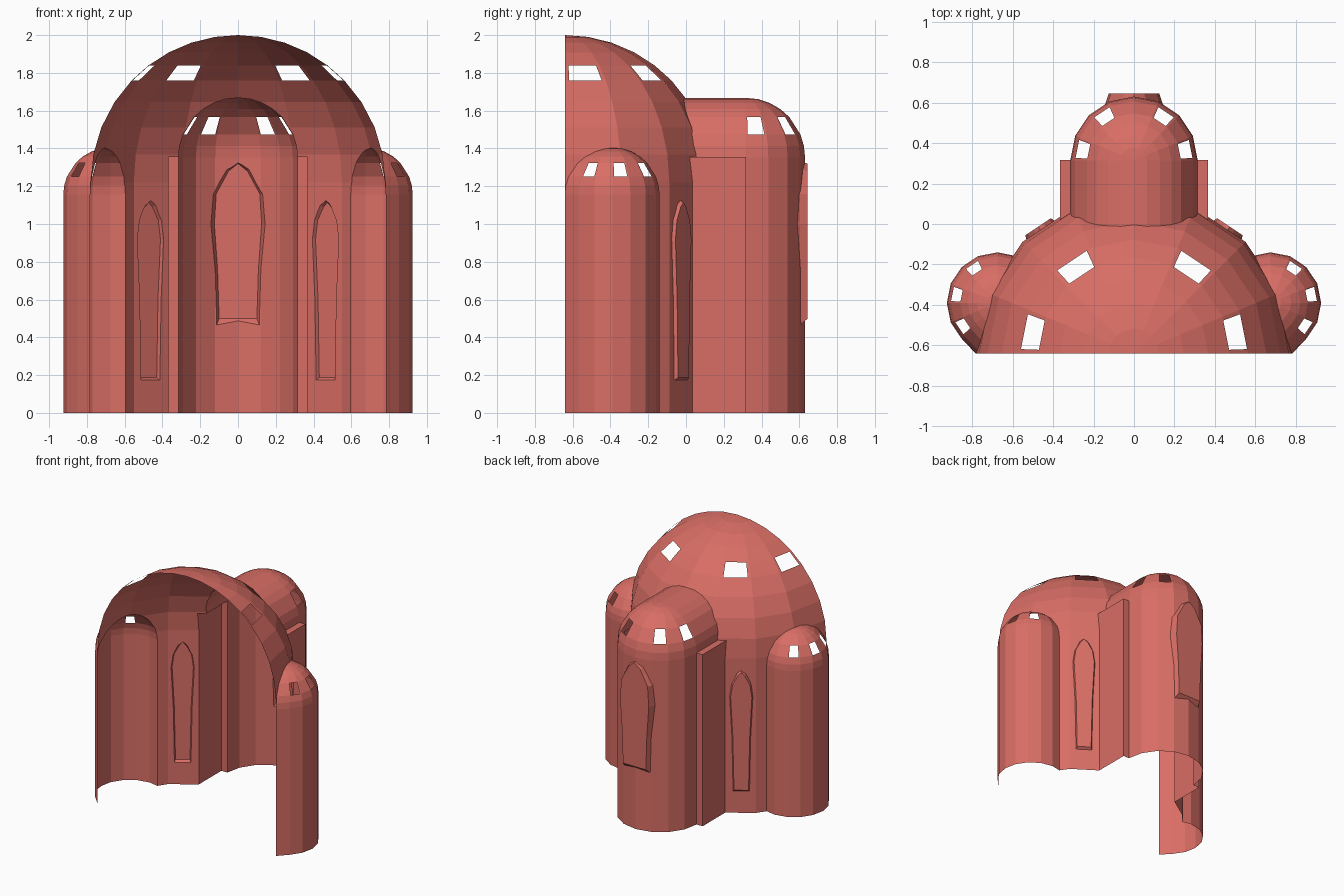
import bpy, bmesh, math
from mathutils import Vector

if "Cube" in bpy.data.objects:
    bpy.data.objects.remove(bpy.data.objects["Cube"])

FRONT = -0.64
shell_mat = bpy.data.materials.new("red_clay")
shell_mat.diffuse_color = (0.69, 0.155, 0.13, 1)
shell_mat.use_nodes = True
shell_mat.node_tree.nodes["Principled BSDF"].inputs["Base Color"].default_value = shell_mat.diffuse_color
hole_mat = bpy.data.materials.new("window_marker")


def finish(bm, name):
    bmesh.ops.remove_doubles(bm, verts=bm.verts, dist=1e-5)
    bmesh.ops.recalc_face_normals(bm, faces=bm.faces)
    me = bpy.data.meshes.new(name)
    bm.to_mesh(me)
    bm.free()
    me.materials.append(shell_mat)
    me.materials.append(hole_mat)
    ob = bpy.data.objects.new(name, me)
    bpy.context.collection.objects.link(ob)
    return ob


def arc(c, r, a0, n=8):
    """Profile entries (centre, offset) in steps of 22.5 degrees."""
    return [(Vector(c), Vector((math.cos(math.radians(a0 + 22.5 * i)),
                                math.sin(math.radians(a0 + 22.5 * i)))) * r)
            for i in range(n + 1)]


def domed_solid(name, prof, rise, spring, elevs, win_row, win_segs, bottom, sx=1):
    """Wall on a ground profile, closing into a dome; window faces are marked."""
    cols, marked = [], []
    for i, (c, d) in enumerate(prof):
        cols.append((c, d))
        if i in win_segs:
            c2, d2 = prof[i + 1]
            marked.append(len(cols))
            for t in (0.1, 0.9):
                cols.append((c.lerp(c2, t), d.lerp(d2, t)))
    rows = [(1, bottom)] + [(math.cos(math.radians(e)), spring + rise * math.sin(math.radians(e)))
                            for e in elevs]
    bm = bmesh.new()
    grid = [[bm.verts.new(((c.x + d.x * k) * sx, c.y + d.y * k, z)) for c, d in cols]
            for k, z in rows]
    n = len(cols)
    for r in range(len(rows) - 1):
        for i in range(n):
            j = (i + 1) % n
            f = bm.faces.new((grid[r][i], grid[r][j], grid[r + 1][j], grid[r + 1][i]))
            if r == win_row + 1 and i in marked:
                f.material_index = 1
    bm.faces.new(grid[0])
    return finish(bm, name)


def niche(name, centre, angle, outline, out, inner, dw, dbot, dtop):
    """Pointed window recess: flat outer panel, flaring inward."""
    n = Vector((math.cos(angle), math.sin(angle)))
    t = Vector((-n.y, n.x))
    bm = bmesh.new()
    loops = []
    for off, g in ((out, 0), (-inner, 1)):
        pts = []
        for k, (w, z) in enumerate(outline):
            z2 = z - dbot * g if k == 0 else z + dtop * g * (k >= len(outline) - 2)
            pts.append((w + dw * g if w else 0, z2))
        pts += [(-w, z) for w, z in reversed(pts) if w]
        loops.append([bm.verts.new((*(Vector(centre) + n * off + t * w), z)) for w, z in pts])
    a, b = loops
    bm.faces.new(a)
    bm.faces.new(b)
    for i in range(len(a)):
        j = (i + 1) % len(a)
        bm.faces.new((a[i], a[j], b[j], b[i]))
    return finish(bm, name)


def box(name, x, y0, y1, z0, z1):
    bm = bmesh.new()
    bmesh.ops.create_cube(bm, size=1)
    for v in bm.verts:
        v.co = (v.co.x * 2 * x, y0 + (v.co.y + 0.5) * (y1 - y0), z0 + (v.co.z + 0.5) * (z1 - z0))
    return finish(bm, name)


# main half-dome hall
hall = domed_solid(
    "apse_hall_shell",
    [(Vector((0, -0.7)), Vector((0.78, 0)))] + arc((0, FRONT), 0.78, 0)
    + [(Vector((0, -0.7)), Vector((-0.78, 0)))],
    0.78, 1.22, (0, 11, 22, 33, 43.8, 52.6, 62, 71.5, 81, 90), 4, (1, 3, 6, 8), -0.05)

small = (0, 11, 22.5, 42.5, 54, 66, 78, 90)
# rear apse with barrel vault
parts = [domed_solid(
    "rear_apse",
    [(Vector((0, -0.2)), Vector((0.315, 0)))] + arc((0, 0.315), 0.315, 0)
    + [(Vector((0, -0.2)), Vector((-0.315, 0)))],
    0.315, 1.353, small, 2, (1, 3, 6, 8), -0.06)]
# wider passage walls in front of the rear apse
parts.append(box("passage", 0.367, -0.1, 0.317, -0.07, 1.356))
# side chapels
for s in (1, -1):
    p = arc((0.675, -0.39), 0.25, -67.5)
    p[0] = (p[0][0], Vector((0.098, -0.26)))
    parts.append(domed_solid("side_chapel", p, 0.25, 1.155, small, 2, (1, 3, 5), -0.08, s))
# pointed window niches
parts.append(niche("rear_niche", (0, 0.62), math.pi / 2,
                   [(0.1, 0.5), (0.108, 0.76), (0.125, 1.0), (0.115, 1.16), (0.05, 1.28), (0, 1.32)],
                   0.024, 0.04, 0.022, 0.06, 0.02))
slim = [(0.052, 0.187), (0.06, 0.6), (0.076, 0.92), (0.062, 1.02), (0.025, 1.09), (0, 1.115)]
for s in (1, -1):
    a = math.radians(56.25)
    parts.append(niche("side_niche", (0.462 * s, -0.031), a if s > 0 else math.pi - a,
                       slim, 0.021, 0.02, 0.016, 0.03, 0.02))

# join everything into one skin
bpy.context.view_layer.objects.active = hall
for ob in parts:
    m = hall.modifiers.new("join", 'BOOLEAN')
    m.operation, m.solver, m.object = 'UNION', 'EXACT', ob
    bpy.ops.object.modifier_apply(modifier=m.name)
    bpy.data.objects.remove(ob)

# open the windows, the floor and the front
bm = bmesh.new()
bm.from_mesh(hall.data)
bmesh.ops.delete(bm, geom=[f for f in bm.faces if f.material_index == 1], context='FACES')
for co, no in (((0, 0, 0), (0, 0, -1)), ((0, FRONT, 0), (0, -1, 0))):
    bmesh.ops.bisect_plane(bm, geom=bm.verts[:] + bm.edges[:] + bm.faces[:], dist=1e-6,
                           plane_co=co, plane_no=no, clear_outer=True)
bmesh.ops.dissolve_limit(bm, angle_limit=math.radians(0.3), verts=bm.verts, edges=bm.edges)
bm.to_mesh(hall.data)
bm.free()
hall.data.materials.pop(index=1)
bpy.data.materials.remove(hole_mat)
